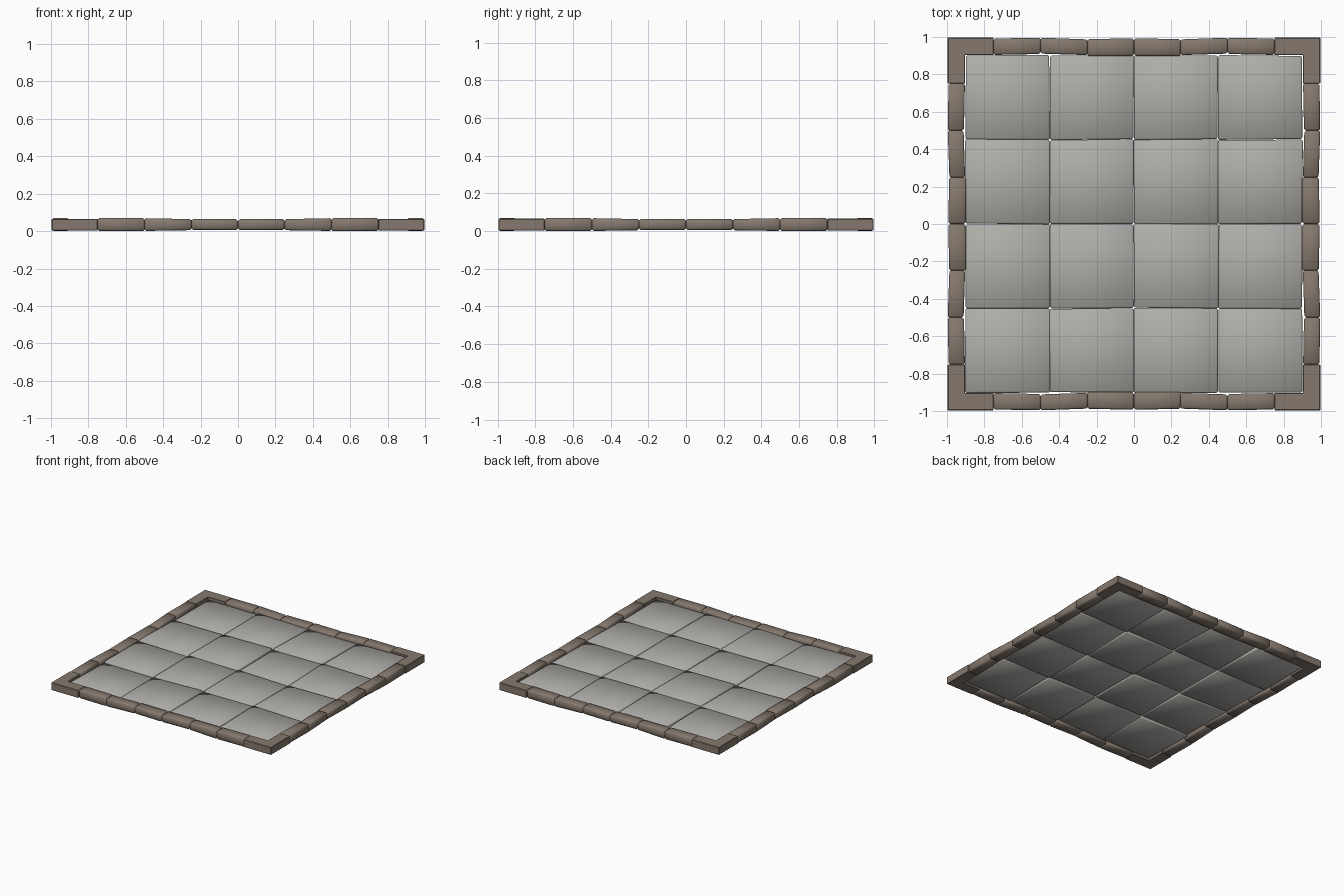
import bpy, bmesh, math, random
from mathutils import Matrix

if "Cube" in bpy.data.objects:
    bpy.data.objects.remove(bpy.data.objects["Cube"])

random.seed(7)


def paint(name, rgb):
    m = bpy.data.materials.new(name)
    m.diffuse_color = (*rgb, 1)
    m.use_nodes = True
    m.node_tree.nodes["Principled BSDF"].inputs["Base Color"].default_value = m.diffuse_color
    return m


brown = paint("brown_stone", (0.235, 0.190, 0.155))
grey = paint("grey_stone", (0.43, 0.42, 0.395))


def prism(name, bottom, top, bevel, mat, xf=Matrix(), angle=60):
    """Closed solid between two matching outlines, with worn edges."""
    bm = bmesh.new()
    lo = [bm.verts.new(p) for p in bottom]
    hi = [bm.verts.new(p) for p in top]
    n = len(lo)
    bm.faces.new(lo)
    bm.faces.new(hi)
    for i in range(n):
        j = (i + 1) % n
        bm.faces.new((lo[i], lo[j], hi[j], hi[i]))
    bm.transform(xf)
    bmesh.ops.recalc_face_normals(bm, faces=bm.faces)
    bmesh.ops.bevel(bm, geom=list(bm.edges), offset=bevel, segments=1,
                    profile=0.5, affect='EDGES')
    bmesh.ops.recalc_face_normals(bm, faces=bm.faces)
    me = bpy.data.meshes.new(name)
    bm.to_mesh(me)
    bm.free()
    ob = bpy.data.objects.new(name, me)
    bpy.context.collection.objects.link(ob)
    me.materials.append(mat)
    bpy.context.view_layer.objects.active = ob
    ob.select_set(True)
    bpy.ops.object.shade_smooth_by_angle(angle=math.radians(angle))
    ob.select_set(False)
    return ob


# Border bricks of half a side: s range, then (inner, outer, bottom, top) at each end
bricks = [
    (0.001, 0.249, (0.899, 0.993, 0.006, 0.064), (0.897, 0.988, 0.007, 0.065)),
    (0.248, 0.500, (0.903, 0.987, 0.005, 0.064), (0.911, 0.996, 0.001, 0.069)),
    (0.499, 0.751, (0.909, 0.995, 0.000, 0.070), (0.904, 0.992, 0.001, 0.070)),
]
for side in range(4):
    rot = Matrix.Rotation(side * math.pi / 2, 4, 'Z')
    for m in (1, -1):
        xf = rot @ Matrix.Diagonal((m, 1, 1, 1))
        for s0, s1, (i0, o0, b0, t0), (i1, o1, b1, t1) in bricks:
            prism("border_brick",
                  [(s0, i0, b0), (s1, i1, b1), (s1, o1, b1), (s0, o0, b0)],
                  [(s0, i0, t0), (s1, i1, t1), (s1, o1, t1), (s0, o0, t0)],
                  0.009, brown, xf)

    # L-shaped corner stone
    a, i, o = 0.75, 0.904, 0.996
    ell = [(a, i), (i, i), (i, a), (o, a), (o, o), (a, o)]
    prism("corner_stone", [(x, y, 0.004) for x, y in ell],
          [(x, y, 0.066) for x, y in ell], 0.003, brown, rot, 30)

# Uneven floor slabs, four by four, set below the border rim
P = 0.451
for r in range(4):
    for c in range(4):
        cx, cy = (c - 1.5) * P, (r - 1.5) * P
        lo, hi = [], []
        for sx, sy in ((-1, -1), (1, -1), (1, 1), (-1, 1)):
            x = cx + sx * (P / 2 - random.uniform(-0.003, 0.004))
            y = cy + sy * (P / 2 - random.uniform(-0.003, 0.004))
            dz = random.uniform(-0.008, 0.008)
            lo.append((x, y, 0.017 + dz))
            hi.append((x, y, 0.053 + dz))
        prism("floor_slab", lo, hi, 0.008, grey)
